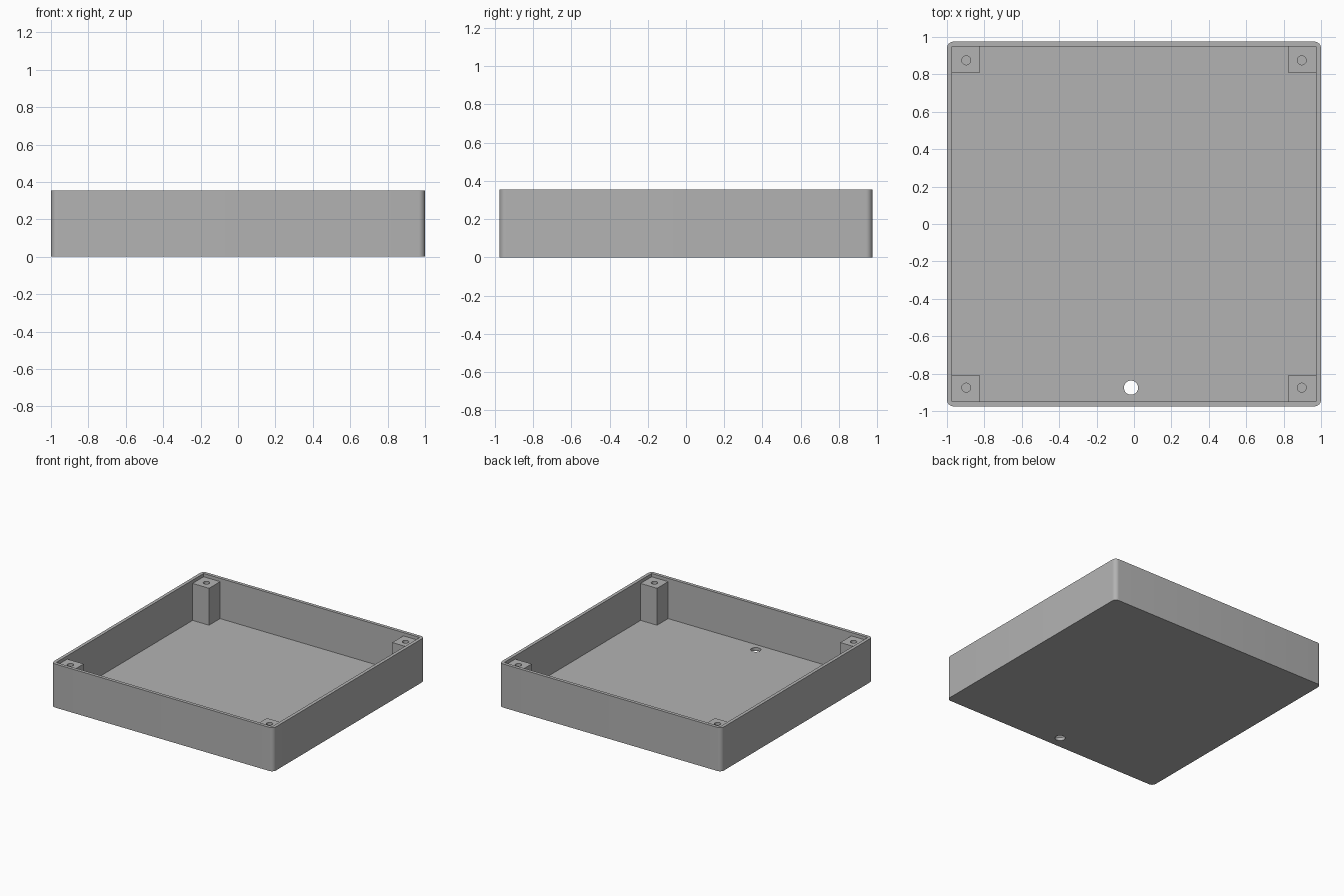
import bpy
import bmesh
from mathutils import Matrix

cube = bpy.data.objects.get("Cube")
if cube:
    bpy.data.objects.remove(cube, do_unlink=True)

HALF_X, HALF_Y, HEIGHT = 1.0, 0.975, 0.355
WALL = 0.027
CORNER_RADIUS = 0.035
POST_TOP = HEIGHT - WALL
POST_HOLE = (0.897, 0.875)

grey = bpy.data.materials.new("plain grey")
grey.use_nodes = True
GREY = (0.45, 0.45, 0.45, 1)
grey.diffuse_color = GREY
grey.node_tree.nodes["Principled BSDF"].inputs["Base Color"].default_value = GREY


def finish(bm, name):
    mesh = bpy.data.meshes.new(name)
    bm.to_mesh(mesh)
    bm.free()
    mesh.materials.append(grey)
    obj = bpy.data.objects.new(name, mesh)
    bpy.context.collection.objects.link(obj)
    return obj


def block(name, low, high, radius=0):
    """Box between two corners, with optional rounded upright edges."""
    bm = bmesh.new()
    bmesh.ops.create_cube(bm, size=1)
    for v in bm.verts:
        v.co = [(a + b) / 2 + c * (b - a) for a, b, c in zip(low, high, v.co)]
    if radius:
        upright = [e for e in bm.edges
                   if abs(e.verts[0].co.z - e.verts[1].co.z) > 0.01]
        bmesh.ops.bevel(bm, geom=upright, offset=radius, segments=8,
                        profile=0.5, affect='EDGES')
    return finish(bm, name)


def rod(name, x, y, radius, bottom, top):
    bm = bmesh.new()
    bmesh.ops.create_cone(bm, cap_ends=True, segments=32, radius1=radius,
                          radius2=radius, depth=top - bottom,
                          matrix=Matrix.Translation((x, y, (bottom + top) / 2)))
    return finish(bm, name)


def cut(obj, cutter):
    """Subtract the cutter from the part, then discard the cutter."""
    mod = obj.modifiers.new("cut", 'BOOLEAN')
    mod.operation = 'DIFFERENCE'
    mod.solver = 'EXACT'
    mod.object = cutter
    bpy.context.view_layer.objects.active = obj
    bpy.ops.object.modifier_apply(modifier=mod.name)
    bpy.data.objects.remove(cutter, do_unlink=True)


def smooth(obj):
    bpy.ops.object.select_all(action='DESELECT')
    obj.select_set(True)
    bpy.context.view_layer.objects.active = obj
    bpy.ops.object.shade_smooth_by_angle()


# Open tray with thin walls and floor
tray = block("tray", (-HALF_X, -HALF_Y, 0), (HALF_X, HALF_Y, HEIGHT), CORNER_RADIUS)
inner_x, inner_y = HALF_X - WALL, HALF_Y - WALL
cut(tray, block("cavity", (-inner_x, -inner_y, WALL), (inner_x, inner_y, HEIGHT + 0.1)))

# Cable hole through the floor near the front wall
cut(tray, rod("cable_hole", -0.016, -0.875, 0.038, -0.1, 0.1))
smooth(tray)

# Corner screw posts, slightly below the rim, with blind screw holes
for sx, side in ((-1, "right"), (1, "left")):
    for sy, end in ((-1, "front"), (1, "back")):
        xs = sorted((sx * 0.825, sx * (inner_x + 0.005)))
        ys = sorted((sy * 0.806, sy * (inner_y + 0.005)))
        post = block(f"{end}_{side}_post", (xs[0], ys[0], WALL / 2),
                     (xs[1], ys[1], POST_TOP))
        cut(post, rod("screw_hole", sx * POST_HOLE[0], sy * POST_HOLE[1],
                      0.024, WALL * 2, HEIGHT))
        smooth(post)
